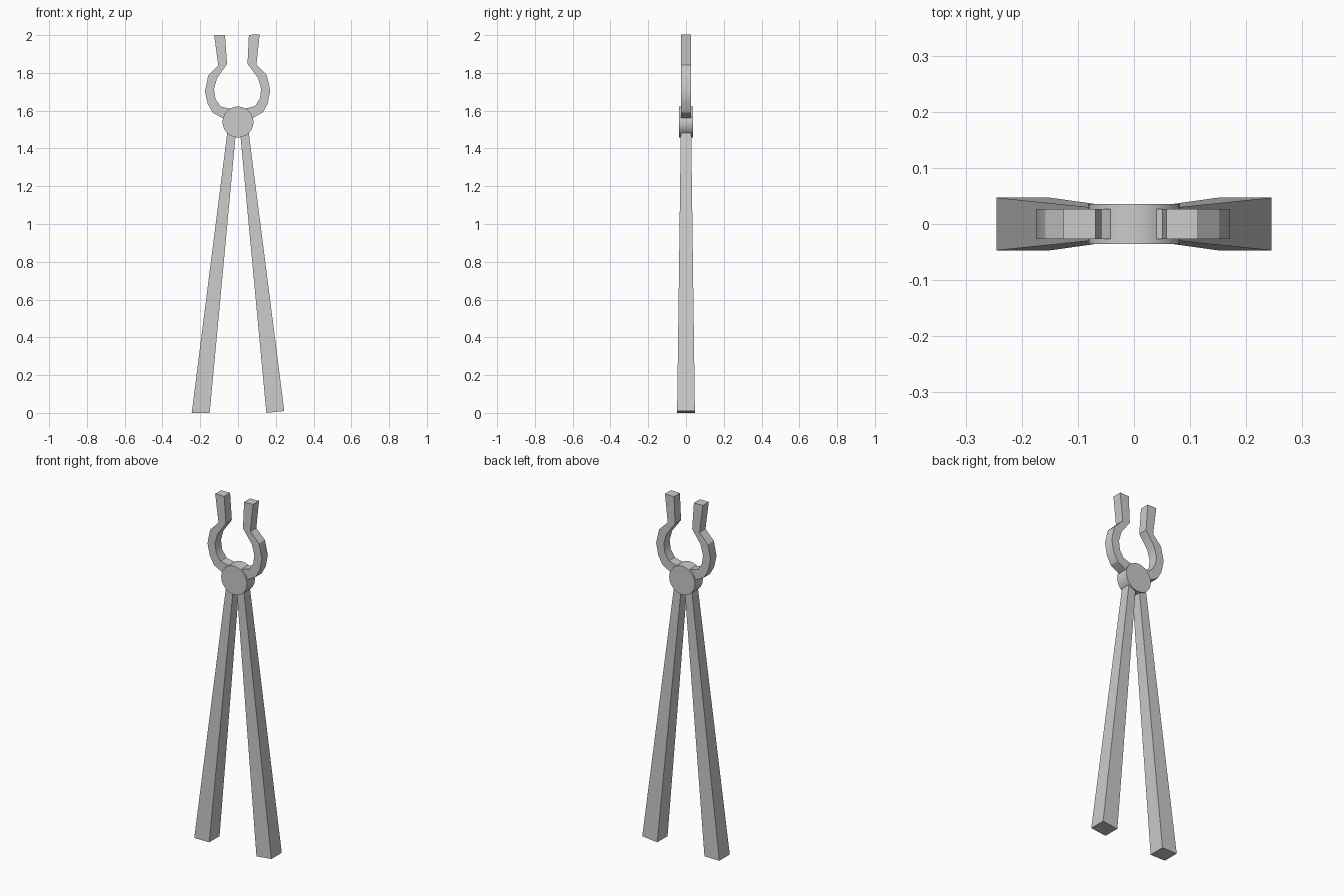
import bpy, bmesh
from math import radians, pi
from mathutils import Matrix, Vector

if "Cube" in bpy.data.objects:
    bpy.data.objects.remove(bpy.data.objects["Cube"])

PIVOT = Vector((0, 0, 1.54))


def finish(name, bm, smooth=False):
    bmesh.ops.recalc_face_normals(bm, faces=bm.faces[:])
    mesh = bpy.data.meshes.new(name)
    bm.to_mesh(mesh)
    bm.free()
    ob = bpy.data.objects.new(name, mesh)
    bpy.context.collection.objects.link(ob)
    if smooth:
        bpy.ops.object.select_all(action='DESELECT')
        ob.select_set(True)
        bpy.context.view_layer.objects.active = ob
        bpy.ops.object.shade_smooth_by_angle(angle=radians(30))
    return ob


def bar(name, sections, side, turn=0.0, smooth=False):
    """Rectangular bar through sections (outer xz, inner xz, half depth)."""
    bm = bmesh.new()
    rings = []
    for (ox, oz), (ix, iz), d in sections:
        corners = ((ox, -d, oz), (ix, -d, iz), (ix, d, iz), (ox, d, oz))
        rings.append([bm.verts.new((side * x, y, z)) for x, y, z in corners])
    for a, b in zip(rings, rings[1:]):
        for i in range(4):
            j = (i + 1) % 4
            bm.faces.new((a[i], a[j], b[j], b[i]))
    bm.faces.new(rings[0])
    bm.faces.new(rings[-1])
    bmesh.ops.rotate(bm, verts=bm.verts[:], cent=PIVOT,
                     matrix=Matrix.Rotation(turn, 3, 'Y'))
    return finish(name, bm, smooth)


JAW = [((x1, z1), (x2, z2), 0.027) for x1, z1, x2, z2 in (
    (.030, 1.545, .015, 1.590),
    (.080, 1.560, .040, 1.610),
    (.133, 1.588, .092, 1.622),
    (.160, 1.635, .119, 1.662),
    (.175, 1.703, .127, 1.712),
    (.158, 1.785, .112, 1.770),
    (.105, 1.840, .058, 1.847),
    (.126, 2.000, .069, 2.000))]

for label, side, foot, turn in (("left", -1, 0.0, 0.0),
                                ("right", 1, 0.01, -0.025)):
    # tapered handle, ending inside the pivot disc
    handle = [((.245, foot), (.15, 0), .047),
              ((.051, 1.53), (.007, 1.53), .027)]
    bar(label + "_handle", handle, side)
    # curved jaw; the right one is slightly more closed
    bar(label + "_jaw", JAW, side, turn, smooth=True)

# pivot disc
bm = bmesh.new()
bmesh.ops.create_cone(bm, cap_ends=True, segments=24, radius1=.082,
                      radius2=.082, depth=.072,
                      matrix=Matrix.Translation(PIVOT) @ Matrix.Rotation(pi / 2, 4, 'X'))
finish("pivot_disc", bm, smooth=True)
